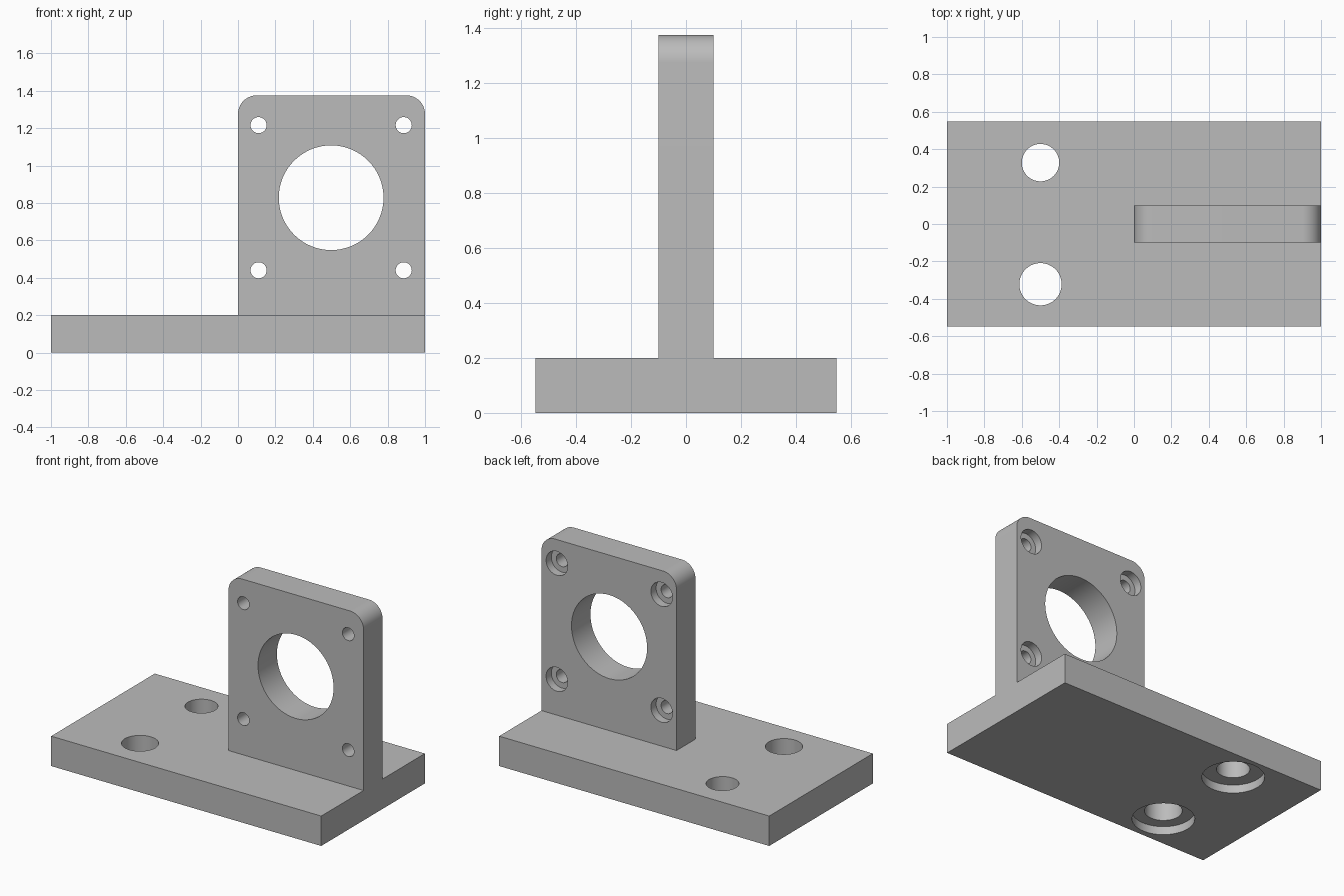
import bpy
import bmesh
from math import radians, pi
from mathutils import Matrix, Vector

if "Cube" in bpy.data.objects:
    bpy.data.objects.remove(bpy.data.objects["Cube"], do_unlink=True)

grey = bpy.data.materials.new("plain grey")
grey.use_nodes = True
COLOUR = (0.5, 0.5, 0.5, 1)
grey.diffuse_color = COLOUR
grey.node_tree.nodes["Principled BSDF"].inputs["Base Color"].default_value = COLOUR


def add_object(name, bm):
    mesh = bpy.data.meshes.new(name)
    bm.to_mesh(mesh)
    bm.free()
    mesh.materials.append(grey)
    obj = bpy.data.objects.new(name, mesh)
    bpy.context.collection.objects.link(obj)
    return obj


def block(name, low, high, corner=0):
    """Box between two points, with optional rounding of the two top corners."""
    bm = bmesh.new()
    low, high = Vector(low), Vector(high)
    bmesh.ops.create_cube(bm, size=1, matrix=Matrix.Translation((low + high) / 2)
                          @ Matrix.Diagonal((*(high - low), 1)))
    if corner:
        edges = [e for e in bm.edges
                 if all(v.co.z > high.z - 0.001 for v in e.verts)
                 and abs(e.verts[0].co.x - e.verts[1].co.x) < 0.001]
        bmesh.ops.bevel(bm, geom=edges, offset=corner, segments=16,
                        profile=0.5, affect='EDGES')
    return add_object(name, bm)


def combine(target, other, operation):
    """Apply a boolean and remove the helper."""
    mod = target.modifiers.new(operation.lower(), 'BOOLEAN')
    mod.operation, mod.solver, mod.object = operation, 'EXACT', other
    bpy.context.view_layer.objects.active = target
    bpy.ops.object.modifier_apply(modifier=mod.name)
    bpy.data.objects.remove(other, do_unlink=True)


def drill(target, centre, radius, depth, axis):
    """Cut a cylinder centred on a point along y or z."""
    bm = bmesh.new()
    turn = Matrix.Rotation(pi / 2 if axis == 'Y' else 0, 4, 'X')
    bmesh.ops.create_cone(bm, cap_ends=True, segments=64, radius1=radius,
                          radius2=radius, depth=depth,
                          matrix=Matrix.Translation(centre) @ turn)
    cutter = add_object("drill_cutter", bm)
    cutter.hide_render = True
    combine(target, cutter, 'DIFFERENCE')


# Base plate joined with the upright mounting plate
BACK, SINK = 0.1, 0.055
bracket = block("mounting_bracket", (-1, -0.548, 0), (1, 0.548, 0.2))
upright = block("upright_plate", (0, -BACK, 0.1), (1, BACK, 1.375), corner=0.1)
combine(bracket, upright, 'UNION')

# Large bore in the upright
CX, CZ, PITCH = 0.498, 0.828, 0.388
drill(bracket, (CX, 0, CZ), 0.28, 1, 'Y')

# Four screw holes, counterbored from the back
for sx in (-1, 1):
    for sz in (-1, 1):
        x, z = CX + sx * PITCH, CZ + sz * PITCH
        drill(bracket, (x, 0, z), 0.043, 1, 'Y')
        drill(bracket, (x, BACK, z), 0.08, 2 * SINK, 'Y')

# Two base holes, counterbored from below
for y, radius in ((0.328, 0.1), (-0.322, 0.113)):
    drill(bracket, (-0.5, y, 0.1), radius, 1, 'Z')
    drill(bracket, (-0.5, y, 0), 0.188, 2 * SINK, 'Z')

# Smooth bores and rounded corners, crisp edges elsewhere
bpy.ops.object.select_all(action='DESELECT')
bracket.select_set(True)
bpy.context.view_layer.objects.active = bracket
bpy.ops.object.shade_smooth_by_angle(angle=radians(30))
